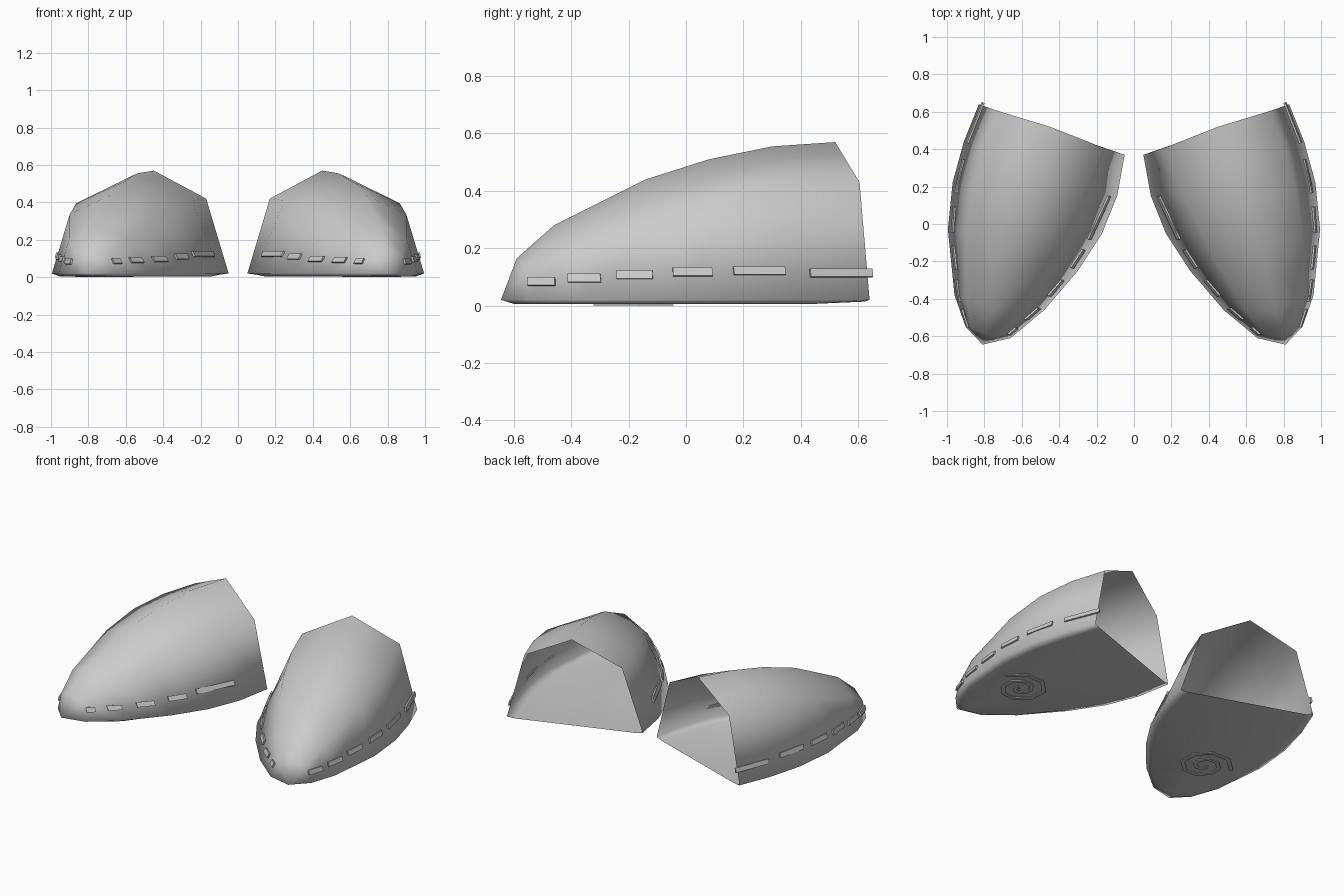
import bpy, bmesh, math
from mathutils import Vector as V

if "Cube" in bpy.data.objects:
    bpy.data.objects.remove(bpy.data.objects["Cube"])

# Cross-sections from heel opening to toe: inner base, inner shoulder, ridge, outer shoulder, outer base
S = [
    [(.05, .37, .02), (.17, .41, .42), (.45, .52, .57), (.73, .605, .43), (.83, .64, .02)],
    [(.09, .15, .02), (.25, .19, .41), (.54, .30, .555), (.81, .40, .42), (.91, .44, .02)],
    [(.17, -.05, .02), (.34, -.01, .38), (.61, .08, .51), (.865, .18, .395), (.97, .22, .02)],
    [(.30, -.25, .02), (.45, -.22, .32), (.68, -.14, .44), (.90, -.05, .335), (.995, -.03, .02)],
    [(.48, -.46, .02), (.59, -.455, .20), (.76, -.46, .28), (.90, -.40, .21), (.96, -.38, .02)],
    [(.66, -.61, .02), (.695, -.59, .12), (.79, -.59, .165), (.875, -.55, .125), (.90, -.55, .02)],
]
S = [[V(p) for p in row] for row in S]
TOE = V((.81, -.645, .02))


def finish(name, bm, recalc=True, thick=0):
    if recalc:
        bmesh.ops.recalc_face_normals(bm, faces=bm.faces)
    for f in bm.faces:
        f.smooth = not thick
    me = bpy.data.meshes.new(name)
    bm.to_mesh(me)
    bm.free()
    ob = bpy.data.objects.new(name, me)
    bpy.context.collection.objects.link(ob)
    if thick:
        s = ob.modifiers.new("Thickness", 'SOLIDIFY')
        s.thickness, s.offset = thick, 0
    m = ob.modifiers.new("Mirror", 'MIRROR')
    m.use_mirror_merge = False
    return ob


# Shoe shell: upper, toe cap and sole, open at the heel
bm = bmesh.new()
rows = []
for i, r in enumerate(S):
    z = .014 if i == 0 else .005
    under = [r[4].lerp(r[0], k) for k in (.06, .5, .94)]
    for u in under:
        u.z = z
        if i == 5:
            u.y += .03
    rows.append([bm.verts.new(p) for p in r + under])
for a, b in zip(rows, rows[1:]):
    for j in range(8):
        k = (j + 1) % 8
        bm.faces.new((a[j], a[k], b[k], b[j]))
toe = bm.verts.new(TOE)
toe_low = bm.verts.new((.80, -.60, .006))
e = rows[-1]
for f in ((e[0], e[1], toe), (e[1], e[2], toe), (e[2], e[3], toe), (e[3], e[4], toe),
          (e[4], e[5], toe_low, toe), (e[7], e[0], toe, toe_low),
          (e[5], e[6], toe_low), (e[6], e[7], toe_low)):
    bm.faces.new(f)
finish("shoe_shell", bm)


def wall(base, shoulder, y, z):
    """Point on the side wall at length position y and height z."""
    i = 0
    while i < 4 and y < S[i + 1][base].y:
        i += 1
    a, b = S[i], S[i + 1]
    t = (y - a[base].y) / (b[base].y - a[base].y)
    lo, hi = a[base].lerp(b[base], t), a[shoulder].lerp(b[shoulder], t)
    return lo.lerp(hi, (z - lo.z) / (hi.z - lo.z))


# Stitch dashes around the sides: start y, end y, centre height
outer = [(-.55, -.45, .083), (-.405, -.29, .094), (-.235, -.11, .106),
         (-.04, .10, .115), (.175, .355, .12), (.44, .655, .112)]
inner = [(-.60, -.56, .085), (-.51, -.45, .09), (-.385, -.305, .095),
         (-.24, -.145, .108), (-.09, .14, .122)]
bm = bmesh.new()
for base, sh, dashes in ((4, 3, outer), (0, 1, inner)):
    for y0, y1, z in dashes:
        q = [wall(base, sh, y, z + h) for y, h in ((y0, -.014), (y1, -.014), (y1, .014), (y0, .014))]
        n = (q[1] - q[0]).cross(q[3] - q[0]).normalized()
        if n.x * (1 if base == 4 else -1) < 0:
            n = -n
        bm.faces.new([bm.verts.new(p + n * .006) for p in q])
finish("side_stitches", bm, thick=.01)

# Spiral tread under the sole
bm = bmesh.new()
prev = None
for i in range(17):
    a = math.radians(20 + i * 45)
    r = .17 - .0095 * i
    d = V((math.cos(a), math.sin(a), 0))
    pair = [bm.verts.new(V((.70, -.2, .002)) + d * (r + w)) for w in (-.013, .013)]
    if prev:
        bm.faces.new((prev[0], prev[1], pair[1], pair[0]))
    prev = pair
finish("sole_spiral", bm, thick=.004)
